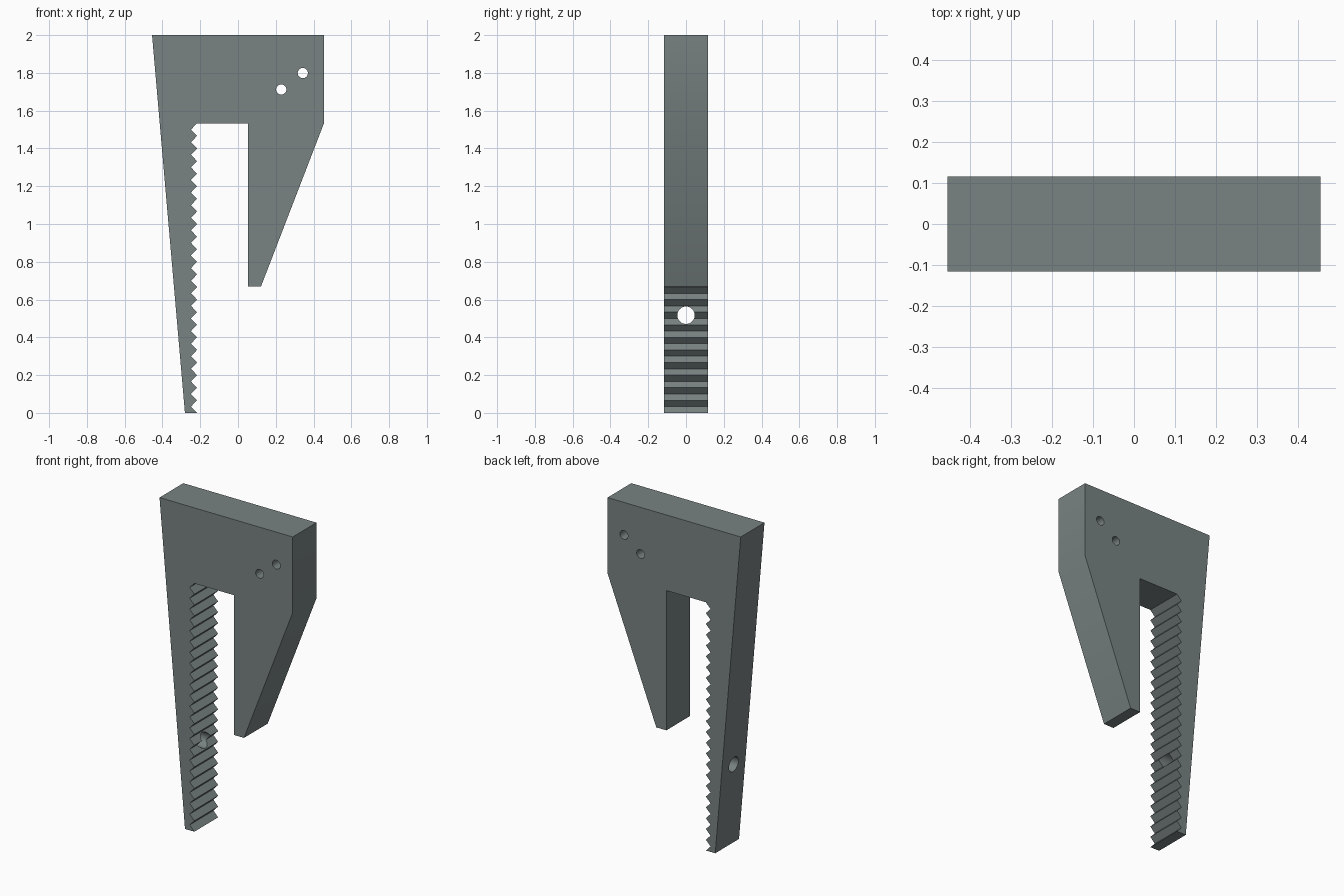
import bpy, bmesh, math

if "Cube" in bpy.data.objects:
    bpy.data.objects.remove(bpy.data.objects["Cube"])

HALF_DEPTH = 0.116
ARCH_Z = 1.533
TEETH = 23
PITCH = ARCH_Z / TEETH
TIP_X, VALLEY_X = -0.217, -0.249

grey = bpy.data.materials.new("slate_grey")
grey.diffuse_color = (0.19, 0.225, 0.225, 1)
grey.use_nodes = True
grey.node_tree.nodes["Principled BSDF"].inputs["Base Color"].default_value = grey.diffuse_color

# Bracket outline: long toothed jaw, arch, short tapered jaw
profile = [(-0.281, 0.0), (TIP_X, 0.0)]
for i in range(TEETH):
    profile.append((VALLEY_X, (i + 0.5) * PITCH))
    profile.append((TIP_X, (i + 1) * PITCH))
profile += [(0.053, ARCH_Z), (0.053, 0.67), (0.122, 0.67),
            (0.455, ARCH_Z), (0.455, 2.0), (-0.455, 2.0)]

bm = bmesh.new()
face = bm.faces.new([bm.verts.new((x, -HALF_DEPTH, z)) for x, z in profile])
ext = bmesh.ops.extrude_face_region(bm, geom=[face])
moved = [v for v in ext["geom"] if isinstance(v, bmesh.types.BMVert)]
bmesh.ops.translate(bm, verts=moved, vec=(0, 2 * HALF_DEPTH, 0))
bmesh.ops.recalc_face_normals(bm, faces=bm.faces)
mesh = bpy.data.meshes.new("toothed_bracket")
bm.to_mesh(mesh)
bm.free()
bracket = bpy.data.objects.new("toothed_bracket", mesh)
bpy.context.collection.objects.link(bracket)
mesh.materials.append(grey)


def drill(name, location, radius, depth, rotation):
    """Cut a round hole through the bracket."""
    bpy.ops.mesh.primitive_cylinder_add(vertices=32, radius=radius, depth=depth,
                                        location=location, rotation=rotation)
    cutter = bpy.context.object
    cutter.name = name
    cutter.data.materials.append(grey)
    mod = bracket.modifiers.new(name, "BOOLEAN")
    mod.operation = "DIFFERENCE"
    mod.solver = "EXACT"
    mod.object = cutter
    bpy.context.view_layer.objects.active = bracket
    bpy.ops.object.modifier_apply(modifier=name)
    bpy.data.objects.remove(cutter)


# Two mounting holes through the plate, one cross hole through the long jaw
drill("inner_mount_hole", (0.229, 0, 1.712), 0.027, 0.5, (math.pi / 2, 0, 0))
drill("outer_mount_hole", (0.343, 0, 1.799), 0.027, 0.5, (math.pi / 2, 0, 0))
drill("cross_hole", (-0.27, 0, 0.517), 0.046, 0.4, (0, math.pi / 2, 0))

# Smooth hole walls, sharp edges elsewhere
bpy.ops.object.select_all(action="DESELECT")
bracket.select_set(True)
bpy.context.view_layer.objects.active = bracket
bpy.ops.object.shade_smooth_by_angle(angle=math.radians(30))
